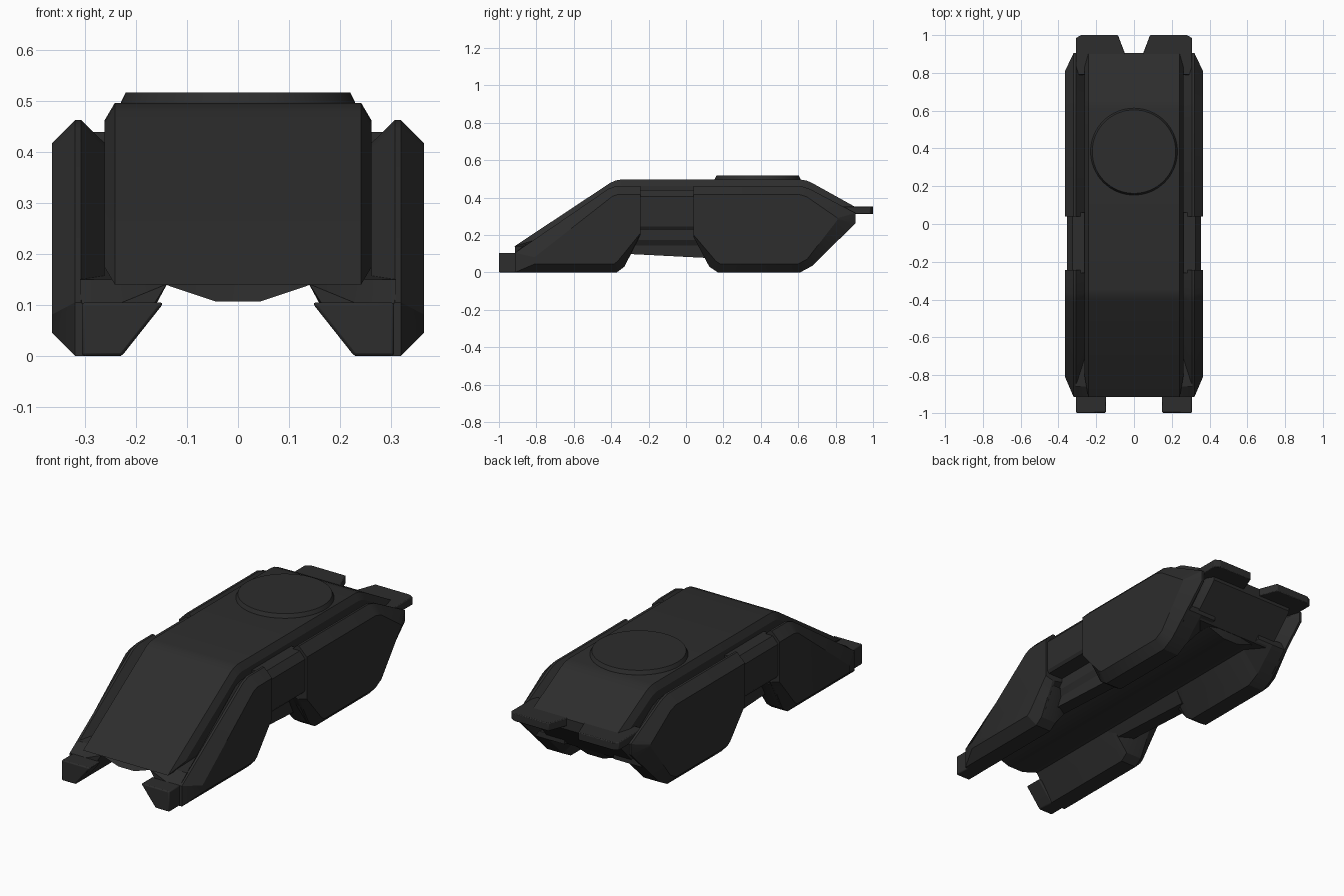
import bpy, bmesh, math
from mathutils import Vector

if "Cube" in bpy.data.objects:
    bpy.data.objects.remove(bpy.data.objects["Cube"])

dark = bpy.data.materials.new("dark_paint")
dark.diffuse_color = (0.026, 0.026, 0.026, 1)
dark.use_nodes = True
dark.node_tree.nodes["Principled BSDF"].inputs["Base Color"].default_value = dark.diffuse_color


def inset(poly, d):
    """Offset a counter-clockwise outline inwards by d with mitred corners."""
    out = []
    n = len(poly)
    for i in range(n):
        p = Vector(poly[i])
        a = (p - Vector(poly[i - 1])).normalized()
        b = (Vector(poly[(i + 1) % n]) - p).normalized()
        na, nb = Vector((-a.y, a.x)), Vector((-b.y, b.x))
        out.append(p + (na + nb) * d / (1 + na.dot(nb)))
    return out


def loft(name, rings, bevel=0):
    """Skin a stack of equal-length rings and cap both ends."""
    bm = bmesh.new()
    vs = [[bm.verts.new(p) for p in r] for r in rings]
    n = len(rings[0])
    for r, s in zip(vs, vs[1:]):
        for i in range(n):
            j = (i + 1) % n
            bm.faces.new((r[i], r[j], s[j], s[i]))
    bm.faces.new(vs[0])
    bm.faces.new(vs[-1])
    bmesh.ops.remove_doubles(bm, verts=bm.verts, dist=1e-5)
    bmesh.ops.recalc_face_normals(bm, faces=bm.faces)
    me = bpy.data.meshes.new(name)
    bm.to_mesh(me)
    bm.free()
    ob = bpy.data.objects.new(name, me)
    bpy.context.collection.objects.link(ob)
    me.materials.append(dark)
    if bevel:
        m = ob.modifiers.new("edge", "BEVEL")
        m.width = bevel
        m.segments = 2
    bpy.ops.object.select_all(action='DESELECT')
    ob.select_set(True)
    bpy.context.view_layer.objects.active = ob
    bpy.ops.object.shade_smooth_by_angle(angle=math.radians(25))
    return ob


def slab(name, outline, levels, s=1):
    """Side outline (y, z) carried across x; each level is (x, inset, lowest z)."""
    return loft(name, [[(s * x, y, max(z, zmin)) for y, z in inset(outline, d)]
                       for x, d, zmin in levels])


def prism_y(name, section, y0, y1, s=1, bevel=0):
    return loft(name, [[(s * x, y, z) for x, z in section] for y in (y0, y1)], bevel)


def pod(name, outline, s, joint):
    """Chamfered side pod; the end that butts against the link stays square."""
    rings = []
    for x, d in ((.262, .045), (.308, 0), (.32, 0), (.365, .045)):
        ring = []
        for (y0, z0), (y, z) in zip(outline, inset(outline, d)):
            if abs(y0 - joint) < 1e-6:
                y = joint
            elif d:
                y = max(-.81, min(.81, y))
            ring.append((s * x, y, z))
        rings.append(ring)
    loft(name, rings)


# Main hull with chamfered shoulders
hull = [(-.917, .14), (.76, .14), (.905, .295), (.905, .35), (.675, .478),
        (.645, .491), (.61, .497), (-.345, .497), (-.375, .492), (-.405, .479)]
slab("hull", hull, [(-.262, .034, 0), (-.242, 0, 0), (.242, 0, 0), (.262, .034, 0)])

# Shallow keel under the hull
slab("belly_keel", [(-.91, .107), (.74, .107), (.78, .18), (-.83, .18)],
     [(-.14, 0, .139), (-.045, 0, 0), (.045, 0, 0), (.14, 0, .139)])

# Raised round plate on the roof
loft("roof_ring", [[(r * math.cos(a), .383 + r * math.sin(a), z)
                    for a in [i * math.tau / 64 for i in range(64)]]
                   for r, z in ((.23, .49), (.23, .498), (.221, .517))])

front_pod = [(-.915, 0), (-.37, 0), (-.33, .03), (-.243, .2), (-.243, .463),
             (-.37, .463), (-.415, .447), (-.915, .105)]
rear_pod = [(.04, .19), (.125, .03), (.17, 0), (.61, 0), (.675, .035),
            (.905, .262), (.905, .318), (.665, .445), (.61, .463), (.04, .463)]
front_lower = [(-.915, 0), (-.37, 0), (-.33, .03), (-.252, .18), (-.86, .15), (-.915, .104)]
rear_lower = [(.05, .18), (.125, .03), (.17, 0), (.61, 0), (.675, .035), (.79, .15), (.79, .18)]

for s, side in ((1, "right"), (-1, "left")):
    # Armoured side pods and their sloping inner halves
    pod("front_pod_" + side, front_pod, s, -.243)
    pod("rear_pod_" + side, rear_pod, s, .04)
    lv = [(.14, 0, .141), (.23, 0, 0), (.31, 0, 0)]
    slab("front_pod_inner_" + side, front_lower, lv, s)
    slab("rear_pod_inner_" + side, rear_lower, lv, s)

    # Link between the pods and the skirt below it
    prism_y("pod_link_" + side, [(.24, .44), (.325, .44), (.355, .405), (.355, .245),
                                 (.345, .23), (.24, .23)], -.26, .06, s)
    slab("hull_skirt_" + side, [(-.37, .102), (.16, .075), (.16, .25), (-.37, .25)],
         [(.14, 0, .14), (.175, 0, 0), (.245, 0, 0)], s)

    # Front feet
    prism_y("front_foot_" + side, [(.147, .105), (.152, .096), (.228, 0), (.307, 0),
                                   (.307, .105)], -1, -.905, s, .007)

    # Rear tabs
    tab = [(.045, .895), (.085, 1), (.28, 1), (.307, .985), (.307, .79), (.23, .79)]
    loft("rear_tab_" + side, [[(s * x, y, z) for x, y in tab] for z in (.312, .353)], .004)
